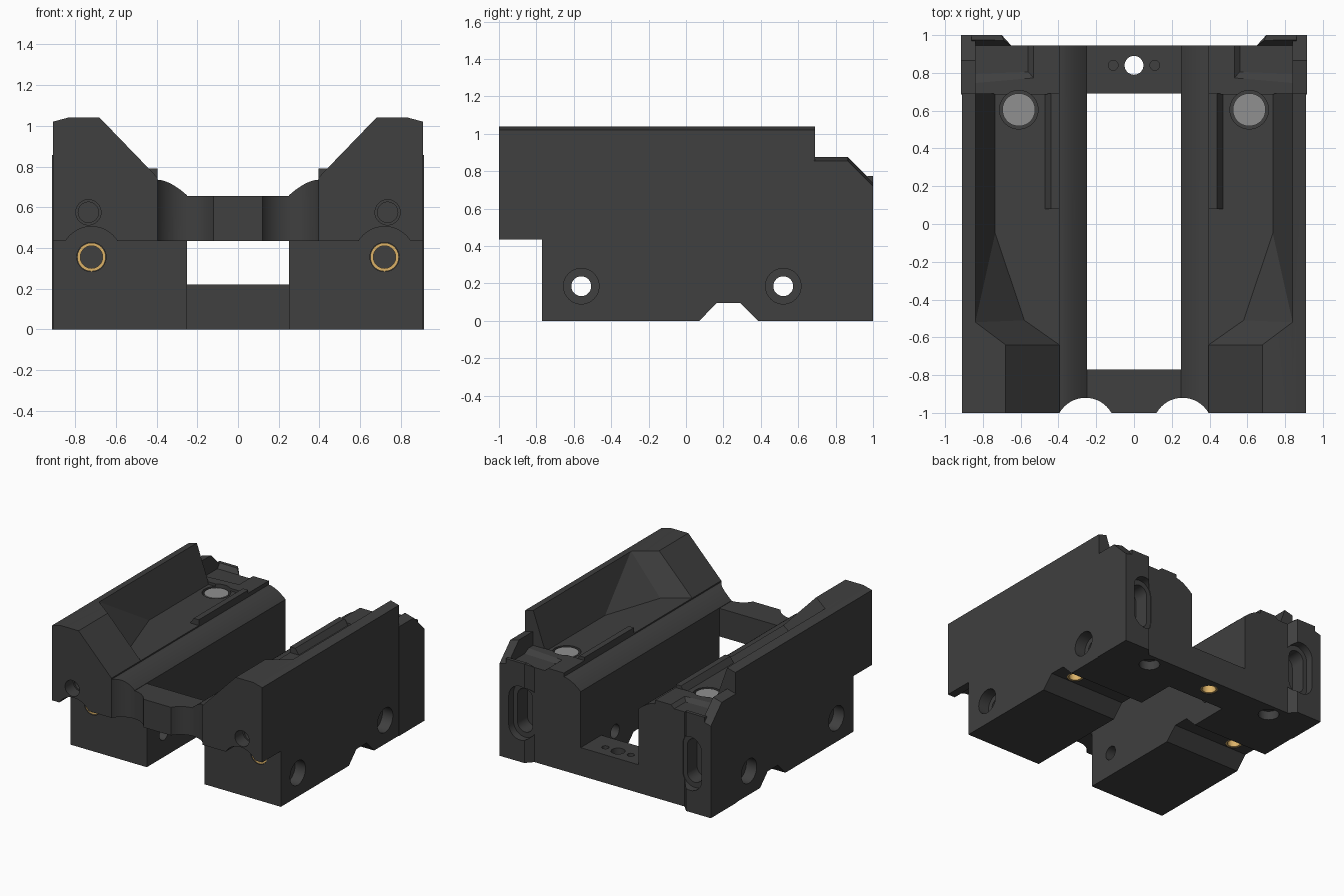
import bpy, bmesh, math
from mathutils import Matrix, Vector

if "Cube" in bpy.data.objects:
    bpy.data.objects.remove(bpy.data.objects["Cube"])


def finish(bm, name):
    bmesh.ops.recalc_face_normals(bm, faces=bm.faces)
    me = bpy.data.meshes.new(name)
    bm.to_mesh(me)
    bm.free()
    ob = bpy.data.objects.new(name, me)
    bpy.context.collection.objects.link(ob)
    return ob


def place(axis, u, v, w):
    return {'X': (w, u, v), 'Y': (u, w, v), 'Z': (u, v, w)}[axis]


def prism(name, axis, pts, a, b):
    """Extrude a 2D outline along an axis from a to b."""
    bm = bmesh.new()
    f = bm.faces.new([bm.verts.new(place(axis, u, v, a)) for u, v in pts])
    r = bmesh.ops.extrude_face_region(bm, geom=[f])
    bmesh.ops.translate(bm, vec=place(axis, 0, 0, b - a),
                        verts=[g for g in r['geom'] if isinstance(g, bmesh.types.BMVert)])
    return finish(bm, name)


def box(name, x0, x1, y0, y1, z0, z1):
    return prism(name, 'Z', [(x0, y0), (x1, y0), (x1, y1), (x0, y1)], z0, z1)


def disc(u, v, r, n=48):
    return [(u + r * math.cos(2 * math.pi * i / n), v + r * math.sin(2 * math.pi * i / n)) for i in range(n)]


def rod(name, axis, u, v, r, a, b):
    return prism(name, axis, disc(u, v, r), a, b)


def stadium(u, v0, v1, r, n=16):
    top = [(u + r * math.cos(math.pi * i / n), v1 - r + r * math.sin(math.pi * i / n)) for i in range(n + 1)]
    low = [(u - r * math.cos(math.pi * i / n), v0 + r - r * math.sin(math.pi * i / n)) for i in range(n + 1)]
    return top + low


def hull(name, pts):
    bm = bmesh.new()
    for p in pts:
        bm.verts.new(p)
    r = bmesh.ops.convex_hull(bm, input=bm.verts)
    bmesh.ops.delete(bm, geom=[g for g in r['geom_interior'] if isinstance(g, bmesh.types.BMVert)], context='VERTS')
    bmesh.ops.dissolve_limit(bm, angle_limit=0.01, verts=bm.verts, edges=bm.edges)
    return finish(bm, name)


def apply_mod(ob, m):
    bpy.context.view_layer.objects.active = ob
    bpy.ops.object.modifier_apply(modifier=m.name)


def combine(target, op, tools):
    for t in tools:
        m = target.modifiers.new("bool", 'BOOLEAN')
        m.operation, m.solver, m.object = op, 'EXACT', t
        apply_mod(target, m)
        bpy.data.objects.remove(t)


def material(name, c):
    m = bpy.data.materials.new(name)
    m.diffuse_color = (*c, 1)
    m.use_nodes = True
    m.node_tree.nodes["Principled BSDF"].inputs["Base Color"].default_value = m.diffuse_color
    return m


dark = material("dark_plastic", (0.05, 0.05, 0.05))
brass = material("brass", (0.72, 0.45, 0.14))
steel = material("magnet_steel", (0.28, 0.28, 0.28))

# Rounded rail along the inner edge, shared by both body sections
rail = [(x, 0.735 - 0.077 * ((0.395 - x) / 0.145) ** 1.7)
        for x in (0.395 - 0.145 * i / 10 for i in range(11))]

# Right half: main side block, rear block, corner post, rear outer cap
body = prism("body", 'Y', [(0.25, 0), (0.91, 0), (0.91, 1.02), (0.835, 1.04), (0.68, 1.04), (0.395, 0.745)] + rail,
             -1, 0.69)
F, T = 0.745, 1.041
pocket = hull("pocket", [(0.3, -0.64, F), (0.395, -0.64, F), (0.58, -0.51, F), (0.735, -0.05, F), (0.735, 0.75, F),
                         (0.3, 0.75, F), (0.68, -0.64, T), (0.84, -0.52, T), (0.84, 0.75, T),
                         (0.3, -0.64, T), (0.3, 0.75, T)])
combine(body, 'DIFFERENCE', [pocket, box("undercut", 0, 1.1, -1.1, -0.77, -0.1, 0.435)])

rear = prism("rear", 'Y', [(0.25, 0), (0.915, 0), (0.915, 0.765), (0.395, 0.765)] + rail, 0.685, 0.945)
recess = hull("recess", [(0.84, 0.795, 0.74), (0.56, 0.805, 0.74), (0.56, 0.96, 0.74), (0.84, 0.96, 0.74),
                         (0.84, 0.745, 0.766), (0.53, 0.772, 0.766), (0.53, 0.96, 0.766), (0.84, 0.96, 0.766)])
combine(rear, 'DIFFERENCE', [recess])
post = prism("post", 'Z', [(0.86, 0.93), (0.86, 1), (0.70, 1), (0.65, 0.945), (0.65, 0.93)], 0, 0.74)
post_cap = hull("post_cap", [(x, y, z) for x, y, z in (
    (0.86, 0.975, 0.775), (0.86, 1, 0.775), (0.70, 1, 0.775), (0.69, 0.972, 0.775), (0.65, 0.945, 0.74),
    (0.86, 0.945, 0.74), (0.86, 1, 0.7), (0.70, 1, 0.7), (0.65, 0.945, 0.7), (0.86, 0.945, 0.7))])
cap = hull("cap", [(x, y, z - d) for x, d in ((0.84, 0), (0.915, 0.02))
                   for y, z in ((0.685, 0.875), (0.865, 0.875), (1, 0.74))] +
           [(x, y, 0) for x in (0.84, 0.915) for y in (0.685, 1)])
strip = prism("strip", 'Y', [(0.395, 0.72), (0.395, 0.79), (0.44, 0.79), (0.47, 0.745), (0.47, 0.72)], 0.08, 0.69)
combine(body, 'UNION', [rear, post, post_cap, cap, strip])

# Holes, slots and notches of one side
cuts = [
    prism("notch", 'X', [(0.07, -0.001), (0.165, 0.095), (0.29, 0.095), (0.385, -0.001)], 0, 1.2),
    rod("insert_clearance", 'Y', 0.72, 0.355, 0.15, -1.1, -0.77),
    rod("insert_bore", 'Y', 0.72, 0.355, 0.072, -0.8, -0.6),
    rod("front_hole_rim", 'Y', 0.735, 0.575, 0.062, -1.1, -0.9),
    rod("front_hole", 'Y', 0.735, 0.575, 0.05, -1.0, -0.7),
    rod("magnet_seat", 'Z', 0.61, 0.605, 0.102, 0.70, 0.95),
    rod("notch_bore", 'Z', 0.745, 0.23, 0.06, -0.1, 0.25),
    rod("bottom_recess", 'Z', 0.56, 0.84, 0.075, -0.1, 0.07),
    prism("slot_wide", 'Y', stadium(0.735, 0.17, 0.59, 0.1), 0.94, 1.1),
    prism("slot_deep", 'Y', stadium(0.735, 0.21, 0.55, 0.065), 0.82, 1.1),
]
for y in (-0.56, 0.52):
    cuts += [rod("cross_bore", 'X', y, 0.185, 0.053, 0.1, 1.1),
             rod("counterbore", 'X', y, 0.185, 0.095, 0.82, 1.1)]
combine(body, 'DIFFERENCE', cuts)

# Mirror to the left, then join with the front and rear bridges
m = body.modifiers.new("mirror", 'MIRROR')
m.use_mirror_merge = False
apply_mod(body, m)
combine(body, 'UNION', [box("front_bridge", -0.32, 0.32, -1, -0.77, 0.435, 0.655),
                        box("rear_bridge", -0.3, 0.3, 0.69, 0.945, 0, 0.22)])
combine(body, 'DIFFERENCE',
        [rod("scallop", 'Z', s * 0.257, -1.078, 0.158, 0.3, 0.9) for s in (1, -1)] +
        [rod("pin_hole", 'Z', s * 0.11, 0.84, 0.026, 0.16, 0.4) for s in (1, -1)] +
        [rod("centre_hole", 'Z', 0, 0.84, 0.05, -0.1, 0.4),
         rod("centre_seat", 'Z', 0, 0.84, 0.062, -0.1, 0.1)])
body.data.materials.clear()
body.data.materials.append(dark)


# Brass threaded inserts
def insert(name, axis, u, v, r, r_in, a, b):
    ob = rod(name, axis, u, v, r, a, b)
    combine(ob, 'DIFFERENCE', [rod("insert_core", axis, u, v, r_in, a - 0.1, b + 0.1)])
    ob.data.materials.clear()
    ob.data.materials.append(brass)
    return ob


parts = [body, insert("rear_insert", 'Z', 0, 0.84, 0.062, 0.05, 0.003, 0.1)]
for s, side in ((1, "right"), (-1, "left")):
    parts.append(insert("front_insert_" + side, 'Y', s * 0.72, 0.355, 0.07, 0.055, -0.765, -0.64))
    parts.append(insert("notch_insert_" + side, 'Z', s * 0.745, 0.23, 0.06, 0.045, 0.098, 0.2))
    # Round magnets set into the floor
    mag = rod("magnet_" + side, 'Z', s * 0.61, 0.605, 0.087, 0.69, 0.742)
    mag.data.materials.append(steel)
    parts.append(mag)

for ob in parts:
    bpy.ops.object.select_all(action='DESELECT')
    ob.select_set(True)
    bpy.context.view_layer.objects.active = ob
    bpy.ops.object.shade_smooth_by_angle(angle=math.radians(20))
